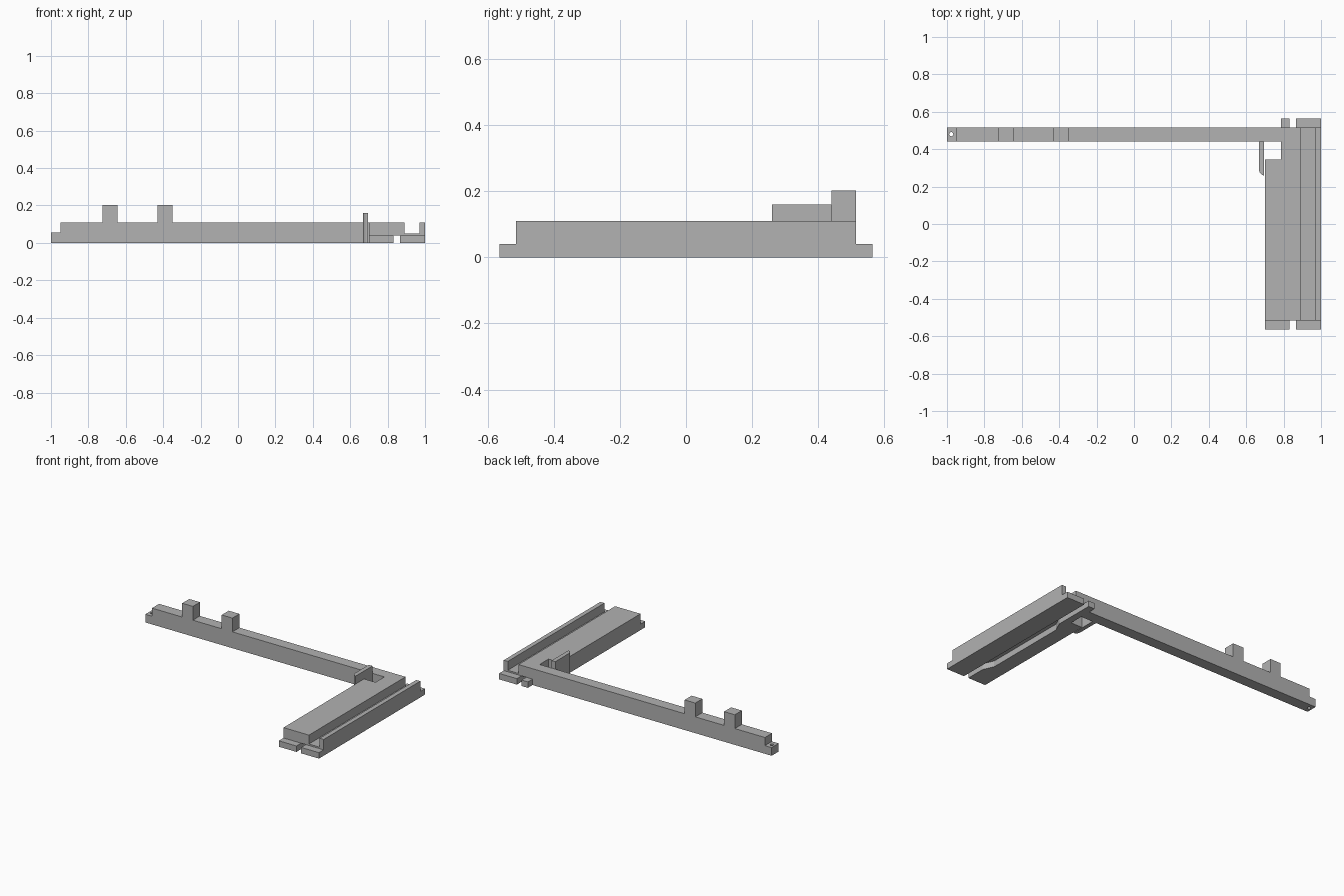
import bpy
import bmesh
import math
from mathutils import Vector

cube = bpy.data.objects.get("Cube")
if cube:
    bpy.data.objects.remove(cube, do_unlink=True)

grey = bpy.data.materials.new("plain grey")
grey.use_nodes = True
colour = (0.445, 0.445, 0.445, 1)
grey.diffuse_color = colour
grey.node_tree.nodes["Principled BSDF"].inputs["Base Color"].default_value = colour


def extrude(name, outline, axis, low, high):
    """Extrude a flat outline along the y or z axis."""
    bm = bmesh.new()
    if axis == "z":
        points = [(a, b, low) for a, b in outline]
        step = Vector((0, 0, high - low))
    else:
        points = [(a, low, b) for a, b in outline]
        step = Vector((0, high - low, 0))
    face = bm.faces.new([bm.verts.new(p) for p in points])
    moved = bmesh.ops.extrude_face_region(bm, geom=[face])["geom"]
    bmesh.ops.translate(bm, vec=step,
                        verts=[v for v in moved if isinstance(v, bmesh.types.BMVert)])
    bmesh.ops.recalc_face_normals(bm, faces=bm.faces)
    mesh = bpy.data.meshes.new(name)
    bm.to_mesh(mesh)
    bm.free()
    mesh.materials.append(grey)
    obj = bpy.data.objects.new(name, mesh)
    bpy.context.scene.collection.objects.link(obj)
    return obj


def rect(x0, x1, y0, y1):
    return [(x0, y0), (x1, y0), (x1, y1), (x0, y1)]


def cut(target, cutter):
    cutter.hide_render = True
    cutter.hide_viewport = True
    cutter.display_type = "WIRE"
    mod = target.modifiers.new("cut", "BOOLEAN")
    mod.operation = "DIFFERENCE"
    mod.solver = "EXACT"
    mod.object = cutter


BODY, FOOT = 0.515, 0.565
TOP, BASE = 0.11, 0.04

# Long arm with its low end step and two upright posts
arm_outline = [(-1, 0), (0.785, 0), (0.785, TOP)]
for right, left in ((-0.35, -0.43), (-0.645, -0.725)):
    arm_outline += [(right, TOP), (right, 0.203), (left, 0.203), (left, TOP)]
arm_outline += [(-0.95, TOP), (-0.95, 0.055), (-1, 0.055)]
long_arm = extrude("long_arm", arm_outline, "y", 0.44, BODY)

# Pin hole through the end step
circle = [(-0.977 + 0.011 * math.cos(math.tau * i / 20),
           0.48 + 0.011 * math.sin(math.tau * i / 20)) for i in range(20)]
cut(long_arm, extrude("pin_hole_cutter", circle, "z", -0.1, 0.2))

# Wide deck with a groove and outer rail, notched beside the arm
deck_outline = [(0.70, BASE), (1, BASE), (1, TOP), (0.97, TOP),
                (0.97, 0.05), (0.89, 0.05), (0.89, TOP), (0.70, TOP)]
deck = extrude("grooved_deck", deck_outline, "y", -BODY, BODY)
cut(deck, extrude("notch_cutter", rect(0.6, 0.785, 0.345, 0.7), "z", -0.1, 0.3))

# Base plates either side of the underside slot, ending in feet
extrude("outer_base", rect(0.867, 1, -FOOT, FOOT), "z", 0, BASE)
inner_outline = [(0.70, -FOOT), (0.832, -FOOT), (0.832, -0.43), (0.80, -0.36),
                 (0.80, 0.22), (0.832, 0.29), (0.832, FOOT), (0.785, FOOT),
                 (0.785, 0.345), (0.70, 0.345)]
extrude("inner_base", inner_outline, "z", 0, BASE)

# Upright tab with one rounded corner
tab_outline = [(0.668, 0.44)]
for i in range(9):
    a = math.pi + math.pi / 2 * i / 8
    tab_outline.append((0.696 + 0.028 * math.cos(a), 0.295 + 0.035 * math.sin(a)))
tab_outline.append((0.696, 0.44))
extrude("upright_tab", tab_outline, "z", 0, 0.16)
